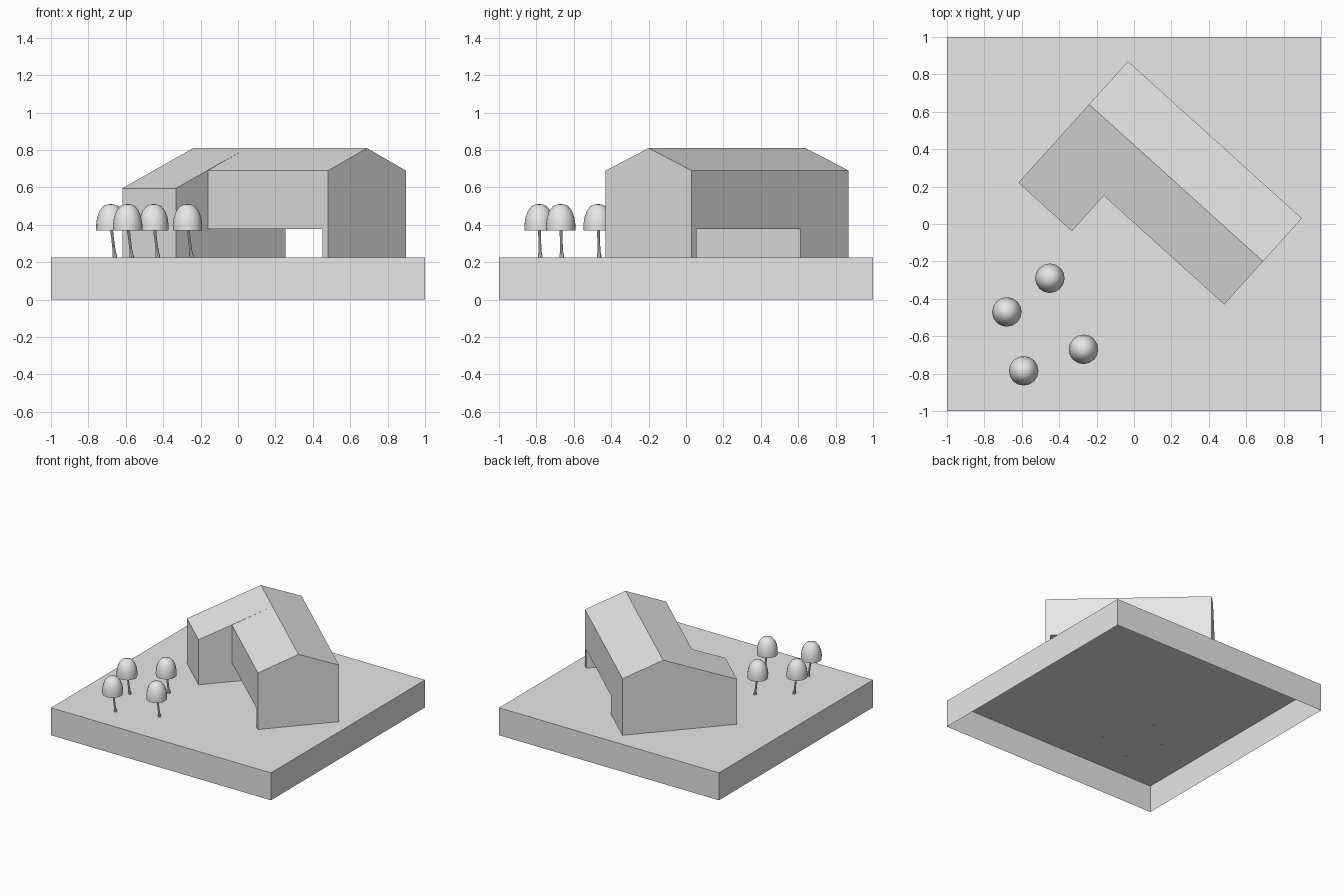
import bpy, bmesh, math
from mathutils import Vector, Matrix

old = bpy.data.objects.get("Cube")
if old:
    bpy.data.objects.remove(old, do_unlink=True)

GROUND = 0.225

# One pale grey for everything
grey = bpy.data.materials.new("pale_grey")
grey.use_nodes = True
grey.diffuse_color = (0.8, 0.8, 0.8, 1)
grey.node_tree.nodes["Principled BSDF"].inputs["Base Color"].default_value = grey.diffuse_color


def add_object(name, bm):
    bmesh.ops.recalc_face_normals(bm, faces=bm.faces)
    mesh = bpy.data.meshes.new(name)
    bm.to_mesh(mesh)
    bm.free()
    mesh.materials.append(grey)
    obj = bpy.data.objects.new(name, mesh)
    bpy.context.scene.collection.objects.link(obj)
    return obj


def extrude_profile(bm, profile, start, end):
    """Solid from a (v, z) profile swept along u."""
    face = bm.faces.new([bm.verts.new((start, v, z)) for v, z in profile])
    out = bmesh.ops.extrude_face_region(bm, geom=[face])
    moved = [g for g in out["geom"] if isinstance(g, bmesh.types.BMVert)]
    bmesh.ops.translate(bm, verts=moved, vec=(end - start, 0, 0))
    if face.is_valid and len(face.link_loops if hasattr(face, "link_loops") else face.loops) == 0:
        bm.faces.remove(face)


def smooth(obj, angle):
    bpy.ops.object.select_all(action="DESELECT")
    obj.select_set(True)
    bpy.context.view_layer.objects.active = obj
    bpy.ops.object.shade_smooth_by_angle(angle=math.radians(angle))


# Site block, hollow and open underneath
bm = bmesh.new()
bmesh.ops.create_cube(bm, size=1)
bmesh.ops.scale(bm, vec=(2, 2, GROUND), verts=bm.verts)
bmesh.ops.translate(bm, vec=(0, 0, GROUND / 2), verts=bm.verts)
under = [f for f in bm.faces if f.calc_center_median().z < 0.01]
bmesh.ops.delete(bm, geom=under, context="FACES_ONLY")
base = add_object("site_base", bm)

# Building: u runs along the ridge, v across it, origin at the ridge's front end
RIDGE, EAVE, WING_EAVE, SOFFIT = 0.81, 0.69, 0.595, 0.378
HALF, WING_DEPTH, LENGTH, WING_START, END_WALL = 0.31, 0.565, 1.253, 0.867, 0.04
along = Vector((-0.742, 0.670, 0)).normalized()
across = Vector((along.y, -along.x, 0))
frame = Matrix((along, across, (0, 0, 1))).transposed().to_4x4()
frame.translation = (0.69, -0.20, 0)


def gable(bottom, front, front_eave):
    return [(front, bottom), (HALF, bottom), (HALF, EAVE), (0, RIDGE), (front, front_eave)]


parts = {
    "end_wall": (gable(GROUND, -HALF, EAVE), 0, END_WALL),
    "bridge_hall": (gable(SOFFIT, -HALF, EAVE), END_WALL, WING_START),
    "long_wing": (gable(GROUND, -WING_DEPTH, WING_EAVE), WING_START, LENGTH),
}
for name, (profile, start, end) in parts.items():
    bm = bmesh.new()
    extrude_profile(bm, profile, start, end)
    bmesh.ops.transform(bm, matrix=frame, verts=bm.verts)
    add_object(name, bm)


# Trees: lathed crown and leaning tapered trunk
def lathe(profile, sides):
    bm = bmesh.new()
    verts = [bm.verts.new((r, 0, z)) for r, z in profile]
    edges = [bm.edges.new(pair) for pair in zip(verts, verts[1:])]
    bmesh.ops.spin(bm, geom=verts + edges, axis=(0, 0, 1), cent=(0, 0, 0),
                   angle=math.tau, steps=sides)
    bmesh.ops.remove_doubles(bm, verts=bm.verts, dist=0.0005)
    return bm


CROWN = [(0, 0.385), (0.06, 0.38), (0.078, 0.37), (0.079, 0.40), (0.073, 0.44),
         (0.06, 0.475), (0.04, 0.5), (0.02, 0.509), (0, 0.511)]
TRUNK = [(0, 0.222), (0.011, 0.222), (0.012, 0.235), (0.008, 0.26), (0.007, 0.33), (0.009, 0.39)]

for i, (x, y) in enumerate([(-0.45, -0.29), (-0.68, -0.47), (-0.27, -0.67), (-0.59, -0.785)], 1):
    bm = lathe(CROWN, 16)
    bmesh.ops.translate(bm, verts=bm.verts, vec=(x, y, 0))
    smooth(add_object(f"tree_crown_{i}", bm), 40)

    bm = lathe(TRUNK, 8)
    for v in bm.verts:
        lean = 1 - (v.co.z - GROUND) / 0.18
        v.co += Vector((x + 0.022 * lean, y + 0.006 * lean, 0))
    smooth(add_object(f"tree_trunk_{i}", bm), 40)
